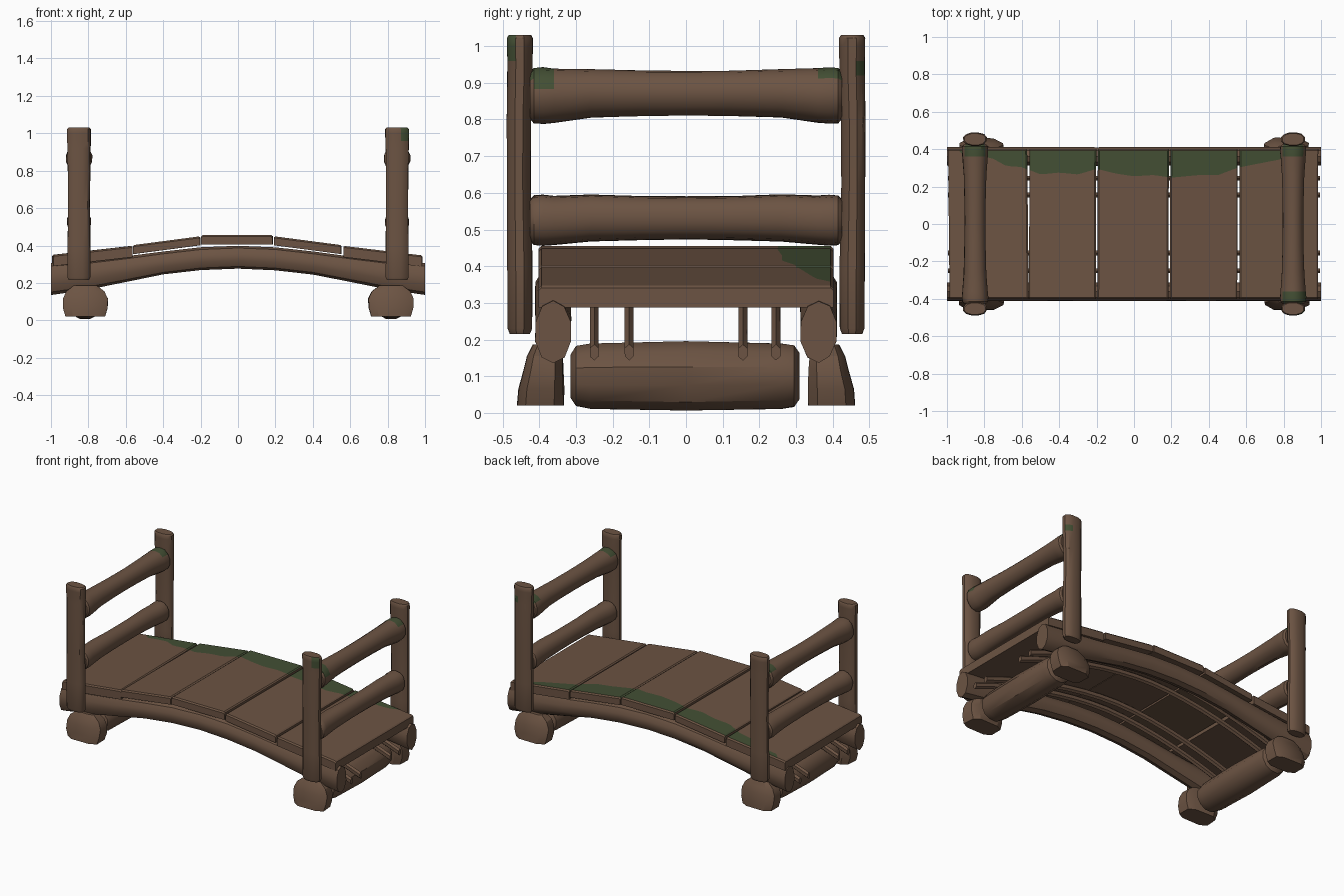
import bpy, bmesh, math, random
from mathutils import Vector

if "Cube" in bpy.data.objects:
    bpy.data.objects.remove(bpy.data.objects["Cube"])

random.seed(4)


def material(name, rgb):
    m = bpy.data.materials.new(name)
    m.diffuse_color = (*rgb, 1)
    m.use_nodes = True
    m.node_tree.nodes["Principled BSDF"].inputs["Base Color"].default_value = m.diffuse_color
    return m


WOOD = material("brown wood", (0.150, 0.088, 0.056))
MOSS = material("green moss", (0.056, 0.078, 0.034))
AXES = {"x": (Vector((0, 1, 0)), Vector((0, 0, 1))),
        "y": (Vector((1, 0, 0)), Vector((0, 0, 1))),
        "z": (Vector((1, 0, 0)), Vector((0, 1, 0)))}


def finish(name, bm, moss=None, angle=35):
    """Turn a bmesh into an object; moss(centre, normal) picks the green faces."""
    bmesh.ops.recalc_face_normals(bm, faces=bm.faces)
    for f in bm.faces:
        f.smooth = True
        if moss and moss(f.calc_center_median(), f.normal):
            f.material_index = 1
    me = bpy.data.meshes.new(name)
    bm.to_mesh(me)
    bm.free()
    me.materials.append(WOOD)
    me.materials.append(MOSS)
    me.set_sharp_from_angle(angle=math.radians(angle))
    ob = bpy.data.objects.new(name, me)
    bpy.context.collection.objects.link(ob)
    return ob


def skin(bm, rings):
    """Bridge equal rings of points and cap both ends."""
    vs = [[bm.verts.new(p) for p in r] for r in rings]
    n = len(vs[0])
    for a, b in zip(vs, vs[1:]):
        for i in range(n):
            j = (i + 1) % n
            bm.faces.new((a[i], a[j], b[j], b[i]))
    bm.faces.new(vs[0])
    bm.faces.new(vs[-1])


def log(name, axis, stations, sides=12, power=1.0, wobble=0.025, moss=None, angle=35):
    """Rough log through stations (x, y, z, radius a, radius b) along an axis."""
    u, v = AXES[axis]
    rough = [1 + random.uniform(-wobble, wobble) for _ in range(sides)]
    rings = []
    for x, y, z, ra, rb in stations:
        ring = []
        for i in range(sides):
            t = math.tau * (i + 0.5) / sides
            c, s = math.cos(t), math.sin(t)
            c = math.copysign(abs(c) ** power, c)
            s = math.copysign(abs(s) ** power, s)
            k = rough[i] * (1 + random.uniform(-wobble, wobble) / 2)
            ring.append(Vector((x, y, z)) + u * (ra * c * k) + v * (rb * s * k))
        rings.append(ring)
    bm = bmesh.new()
    skin(bm, rings)
    return finish(name, bm, moss, angle)


def lerp(points, x):
    for (xa, ya), (xb, yb) in zip(points, points[1:]):
        if xa <= x <= xb:
            return ya + (yb - ya) * (x - xa) / (xb - xa)
    return points[0][1] if x < points[0][0] else points[-1][1]


# arched side beams
BEAM = [(0, 0.338, 0.061), (0.2, 0.33, 0.061), (0.4, 0.307, 0.061),
        (0.6, 0.274, 0.068), (0.8, 0.243, 0.077), (1.0, 0.222, 0.085)]
ARCH = [(-x, z, r) for x, z, r in BEAM[:0:-1]] + BEAM
for side, y in (("front", -0.362), ("back", 0.362)):
    log(side + "_beam", "x", [(x, y, z, 0.052, r) for x, z, r in ARCH], 10)

# thin stringers under the deck
for k, y in enumerate((-0.25, -0.155, 0.155, 0.245)):
    path = []
    for i in range(-8, 9):
        x = i / 8
        path.append((x * 0.995, y, 0.375 - 0.21 * abs(x) ** 1.8, 0.014, 0.022))
    log("stringer_%d" % k, "x", path, 6)

# deck planks with a wavy moss edge along the back
EDGE = [(-0.94, 0.40), (-0.9, 0.36), (-0.76, 0.355), (-0.68, 0.31), (-0.6, 0.305),
        (-0.5, 0.265), (-0.4, 0.275), (-0.3, 0.265), (-0.2, 0.295), (-0.1, 0.27),
        (0, 0.255), (0.1, 0.262), (0.2, 0.248), (0.35, 0.262), (0.45, 0.262),
        (0.55, 0.30), (0.65, 0.32), (0.78, 0.345), (0.84, 0.36), (0.9, 0.40)]


def plank(name, x0, x1, z0, z1, thick):
    y0, y1, b, steps = -0.402, 0.402, 0.008, 14
    skew = random.uniform(-0.005, 0.005)
    offsets = [0, b / (x1 - x0)] + [i / steps for i in range(1, steps)]
    offsets += [1 - b / (x1 - x0), 1]
    rings = []
    for t in offsets:
        x, z = x0 + (x1 - x0) * t, z0 + (z1 - z0) * t
        top = z - (0.006 if t in (0, 1) else 0)
        w = min(lerp(EDGE, x), y1 - b - 0.001)
        ring = [(y0, z - thick), (y1, z - thick), (y1, top - b), (y1 - b, top),
                (w, top), (y0 + b, top), (y0, top - b)]
        rings.append([Vector((x + skew * y / y1, y, h)) for y, h in ring])
    bm = bmesh.new()
    skin(bm, rings)
    bm.normal_update()

    def mossy(c, n):
        return n.z > 0.5 and c.y > 0.2 and c.y < y1 - b / 2 and lerp(EDGE, c.x) < 0.39
    finish(name, bm, mossy, 20)


for k, p in enumerate([(-0.99, -0.567, 0.35, 0.398, 0.06), (-0.56, -0.203, 0.402, 0.449, 0.048),
                       (-0.195, 0.185, 0.455, 0.455, 0.05), (0.193, 0.553, 0.449, 0.402, 0.048),
                       (0.563, 0.985, 0.398, 0.347, 0.06)]):
    plank("deck_plank_%d" % k, *p)

# railing ends: posts, rails, ground logs and foot stones
for sx, end in ((-1, "left"), (1, "right")):
    x = sx * 0.85

    for sy, side in ((-1, "front"), (1, "back")):
        def post_moss(c, n, sx=sx, sy=sy):
            low, high = (0.955, 1.03) if sy < 0 else (0.92, 0.98)
            return sx > 0 and low < c.z < high and n.x > 0.1 and n.y * sy > 0.1

        log(end + "_" + side + "_post", "z",
            [(x, sy * (0.453 + d), z, rx, ry) for z, rx, ry, d in
             [(0.215, 0.055, 0.028, 0), (0.23, 0.063, 0.034, 0), (0.4, 0.062, 0.035, 0),
              (0.62, 0.06, 0.033, 0.003), (0.8, 0.061, 0.034, 0.003), (0.92, 0.063, 0.035, 0),
              (0.96, 0.064, 0.035, 0), (1.0, 0.065, 0.036, 0), (1.022, 0.065, 0.036, 0),
              (1.03, 0.058, 0.031, 0)]],
            12, 0.85, moss=post_moss)

        # foot stone, wider at its base
        log(end + "_" + side + "_foot", "z",
            [(sx * 0.817, sy * yc, z, rx, ry) for z, rx, ry, yc in
             [(0.02, 0.108, 0.066, 0.397), (0.065, 0.122, 0.064, 0.395),
              (0.115, 0.124, 0.056, 0.389), (0.155, 0.105, 0.05, 0.385),
              (0.187, 0.062, 0.036, 0.382)]],
            8, 0.55, 0.03, angle=28)

    # two rails, thinner in the middle
    for level, zc, r, m in (("upper", 0.871, 0.076, 0.06), ("lower", 0.531, 0.069, 0.058)):
        def rail_moss(c, n, sx=sx, level=level):
            return level == "upper" and n.z > 0.45 and (c.y > 0.35 or (sx > 0 and c.y < -0.37))

        half = [(0, m), (0.12, m + 0.001), (0.26, m + 0.005), (0.36, r - 0.003),
                (0.39, r), (0.415, r - 0.002), (0.425, r - 0.012)]
        full = [(-y, q) for y, q in half[:0:-1]] + half
        log(end + "_" + level + "_rail", "y",
            [(x, y, zc - 0.006 * (abs(y) > 0.3) + 0.001, q * 0.95, q) for y, q in full],
            14, moss=rail_moss)

    # ground log between the foot stones
    log(end + "_ground_log", "y",
        [(sx * 0.817, y, 0.1, r, r * 0.97) for y, r in
         [(-0.315, 0.062), (-0.3, 0.086), (-0.26, 0.094), (0, 0.1),
          (0.26, 0.094), (0.295, 0.088), (0.31, 0.066)]],
        12)
